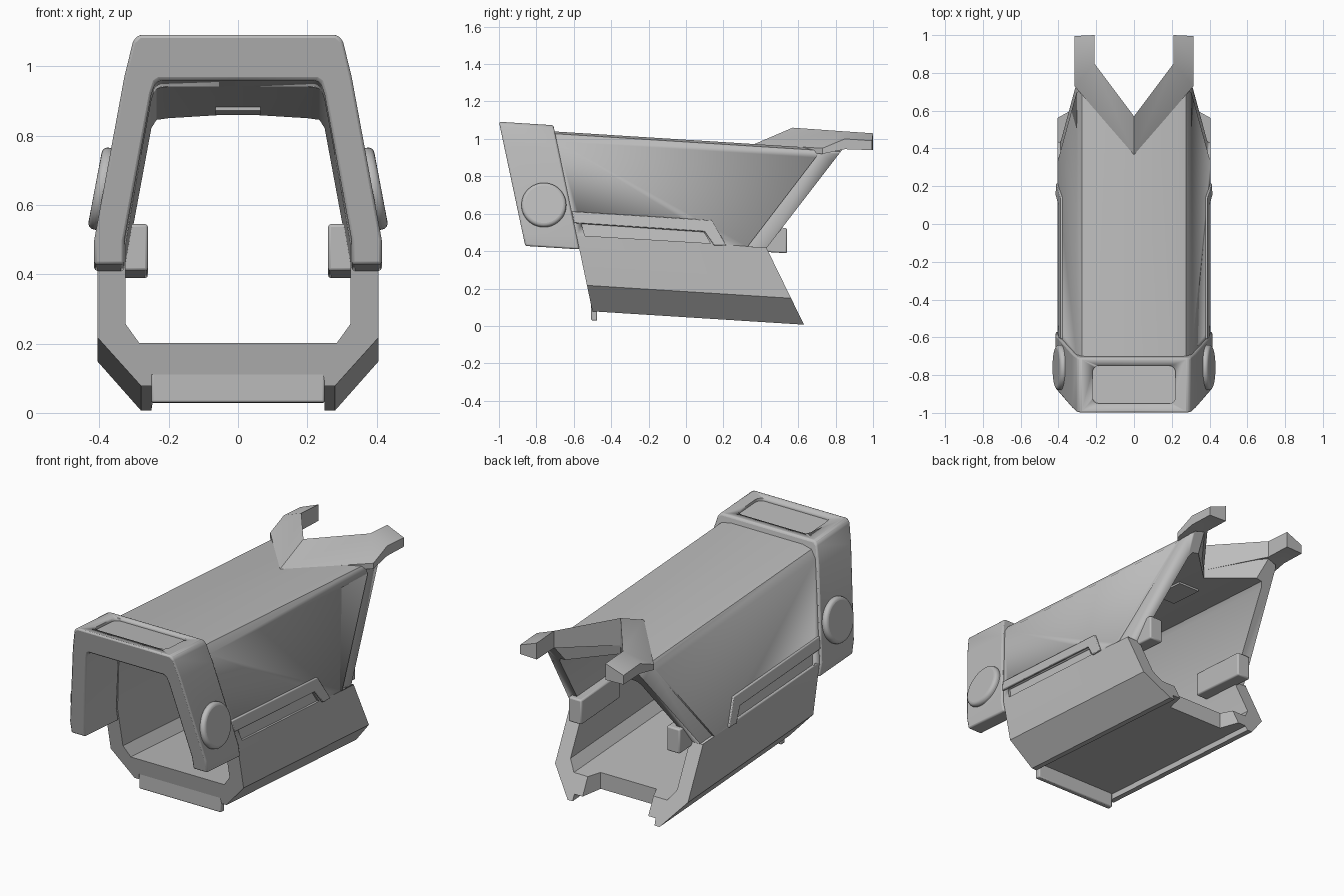
import bpy, bmesh, math
from mathutils import Matrix

if "Cube" in bpy.data.objects:
    bpy.data.objects.remove(bpy.data.objects["Cube"])

grey = bpy.data.materials.new("plain grey")
grey.use_nodes = True
GREY = (0.5, 0.5, 0.5, 1)
grey.diffuse_color = GREY
grey.node_tree.nodes["Principled BSDF"].inputs["Base Color"].default_value = GREY

SLOPE = 0.063  # the whole shell dips towards the back


def drop(y):
    return SLOPE * (y + 0.5)


def make(name, bm, bevel=0.0, segments=2):
    bmesh.ops.recalc_face_normals(bm, faces=bm.faces)
    mesh = bpy.data.meshes.new(name)
    bm.to_mesh(mesh)
    bm.free()
    mesh.materials.append(grey)
    ob = bpy.data.objects.new(name, mesh)
    bpy.context.collection.objects.link(ob)
    if bevel:
        mod = ob.modifiers.new("bevel", "BEVEL")
        mod.width, mod.segments, mod.limit_method = bevel, segments, "ANGLE"
        mod.angle_limit = math.radians(32)
    bpy.ops.object.select_all(action="DESELECT")
    ob.select_set(True)
    bpy.context.view_layer.objects.active = ob
    bpy.ops.object.shade_smooth_by_angle(angle=math.radians(35))
    return ob


def cut(target, cutter):
    cutter.hide_render = True
    cutter.hide_set(True)
    cutter.display_type = "WIRE"
    mod = target.modifiers.new("cut", "BOOLEAN")
    mod.object, mod.operation, mod.solver = cutter, "DIFFERENCE", "EXACT"


def shell(name, outer, inner, front, back, closed, bevel):
    """Thick-walled section run from the front cut to the back cut."""
    bm = bmesh.new()

    def ring(half, end):
        tail = half[1:-1] if closed else half[1:]
        verts = []
        for x, z0 in [(-x, z) for x, z in reversed(tail)] + half:
            y = 0.0
            for _ in range(8):
                y = end(abs(x), z0 - drop(y))
            verts.append(bm.verts.new((x, y, z0 - drop(y))))
        return verts

    of, ob, nf, nb = (ring(h, e) for h in (outer, inner) for e in (front, back))
    n = len(of)
    for i in range(n if closed else n - 1):
        j = (i + 1) % n
        for a, b in ((of, ob), (ob, nb), (nb, nf), (nf, of)):
            bm.faces.new((a[i], a[j], b[j], b[i]))
    if not closed:
        for i in (0, n - 1):
            bm.faces.new((of[i], ob[i], nb[i], nf[i]))
    return make(name, bm, bevel)


def prism(name, low, high, bevel=0.0):
    bm = bmesh.new()
    a = [bm.verts.new(p) for p in low]
    b = [bm.verts.new(p) for p in high]
    bm.faces.new(a)
    bm.faces.new(b)
    for i in range(len(a)):
        j = (i + 1) % len(a)
        bm.faces.new((a[i], a[j], b[j], b[i]))
    return make(name, bm, bevel)


def box(name, x, y, z, bevel=0.0):
    corners = [(x[0], y[0]), (x[1], y[0]), (x[1], y[1]), (x[0], y[1])]
    return prism(name, *[[(p, q, h - drop(q) + drop(y[0])) for p, q in corners] for h in z], bevel)


def side_plate(name, side, outline, inside, outside, bevel=0.0):
    """Plate that follows the leaning side wall."""
    def layer(offset):
        points = []
        for y, z in outline:
            wall = 0.405 - 0.2 * max(0, z + drop(y) - 0.475)
            points.append((side * (wall + offset), y, z))
        return points
    return prism(name, layer(inside), layer(outside), bevel)


# End cuts
def waist_cut(x, z):
    return -0.57 - 0.21 * (z - 0.41)


def nose_cut(x, z):
    return -0.86 - 0.212 * (z - 0.43)


def tail_cut(x, z):
    if z < 0.418:
        y = 0.43 + (0.418 - z) * 0.488
        return 0.5 if z < 0.25 and x < 0.18 else y
    y = 0.43 + (z - 0.418) * 0.774
    return min(y, 0.57 + 1.27 * x) if z > 0.84 else y


# Main hollow body
body = shell(
    "body_shell",
    [(0, 1.027), (0.22, 1.027), (0.275, 1.015), (0.305, 0.975), (0.405, 0.475), (0.405, 0.215),
     (0.28, 0.078), (0.25, 0.078), (0.25, 0.11), (0.2, 0.11), (0.17, 0.11), (0, 0.11)],
    [(0, 0.93), (0.2, 0.93), (0.235, 0.925), (0.25, 0.9), (0.325, 0.475), (0.325, 0.255),
     (0.285, 0.2), (0.25, 0.2), (0.23, 0.2), (0.2, 0.2), (0.17, 0.2), (0, 0.2)],
    waist_cut, tail_cut, True, 0.008)

# Front collar with a shallow panel sunk in its top
collar = shell(
    "front_collar",
    [(0, 1.06), (0.285, 1.06), (0.302, 1.045), (0.328, 0.94), (0.415, 0.475), (0.415, 0.405)],
    [(0, 0.93), (0.225, 0.93), (0.24, 0.92), (0.25, 0.89), (0.328, 0.475), (0.328, 0.405)],
    nose_cut, waist_cut, False, 0.012)
panel = []
for cx, cy, start in ((1, 1, 0), (-1, 1, 90), (-1, -1, 180), (1, -1, 270)):
    for step in range(5):
        a = math.radians(start + step * 22.5)
        panel.append((cx * 0.185 + 0.035 * math.cos(a), -0.85 + cy * 0.065 + 0.035 * math.sin(a)))
cut(collar, prism("collar_panel_cutter", *[[(x, y, h - drop(y)) for x, y in panel] for h in (1.045, 1.2)]))

for side, word in ((1, "left"), (-1, "right")):
    # Round side button
    bm = bmesh.new()
    lean = Matrix.Rotation(side * (math.pi / 2 - 0.187), 4, "Y")
    bmesh.ops.create_cone(bm, cap_ends=True, segments=48, radius1=0.12, radius2=0.12, depth=0.06,
                          matrix=Matrix.Translation((side * 0.383, -0.76, 0.645)) @ lean)
    make(word + "_button", bm, 0.018, 4)

    # Raised side strip and the sunken slot below it
    side_plate(word + "_strip", side, [(-0.61, 0.612), (0.14, 0.565), (0.215, 0.43), (0.15, 0.43),
                                       (0.10, 0.505), (-0.6, 0.55)], -0.02, 0.01, 0.004)
    cut(body, side_plate(word + "_slot_cutter", side, [(-0.56, 0.546), (0.095, 0.502), (0.13, 0.442),
                                                       (-0.54, 0.482)], -0.012, 0.05))

    # Sunken band along the slanted rear edge
    cut(body, side_plate(word + "_band_cutter", side, [(0.33, 0.425), (0.72, 0.935), (0.95, 0.98),
                                                       (0.45, 0.418)], -0.015, 0.08))

    # Inner rail
    box(word + "_inner_rail", sorted((side * 0.26, side * 0.34)), (0.2, 0.54), (0.41, 0.545), 0.008)

    # Rear prong with its half of the raised roof lip
    bm = bmesh.new()
    top = [(0, 0.365, 0.972), (0.315, 0.73, 0.95), (0.315, 0.85, 1.0), (0.315, 0.995, 0.99),
           (0.21, 1.0, 1.03), (0.21, 0.85, 1.04), (0, 0.57, 1.06)]
    floor = [0.94, 0.92, 0.945, 0.94, 0.94, 0.945, 0.91]
    t = [bm.verts.new((side * x, y, z)) for x, y, z in top]
    b = [bm.verts.new((side * p[0], p[1], z)) for p, z in zip(top, floor)]
    for ids in ((0, 1, 5, 6), (1, 2, 5), (2, 3, 4, 5)):
        for layer in (t, b):
            bm.faces.new([layer[i] for i in ids])
    for i in range(6):
        bm.faces.new((t[i], t[i + 1], b[i + 1], b[i]))
    bm.faces.new((t[6], t[0], b[0], b[6]))
    make(word + "_rear_prong", bm)

# Front tongue under the floor, and the small ceiling tab
box("floor_tongue", (-0.25, 0.25), (-0.507, -0.475), (0.03, 0.13), 0.006)
box("ceiling_tab", (-0.065, 0.065), (0.25, 0.45), (0.872, 0.9))
